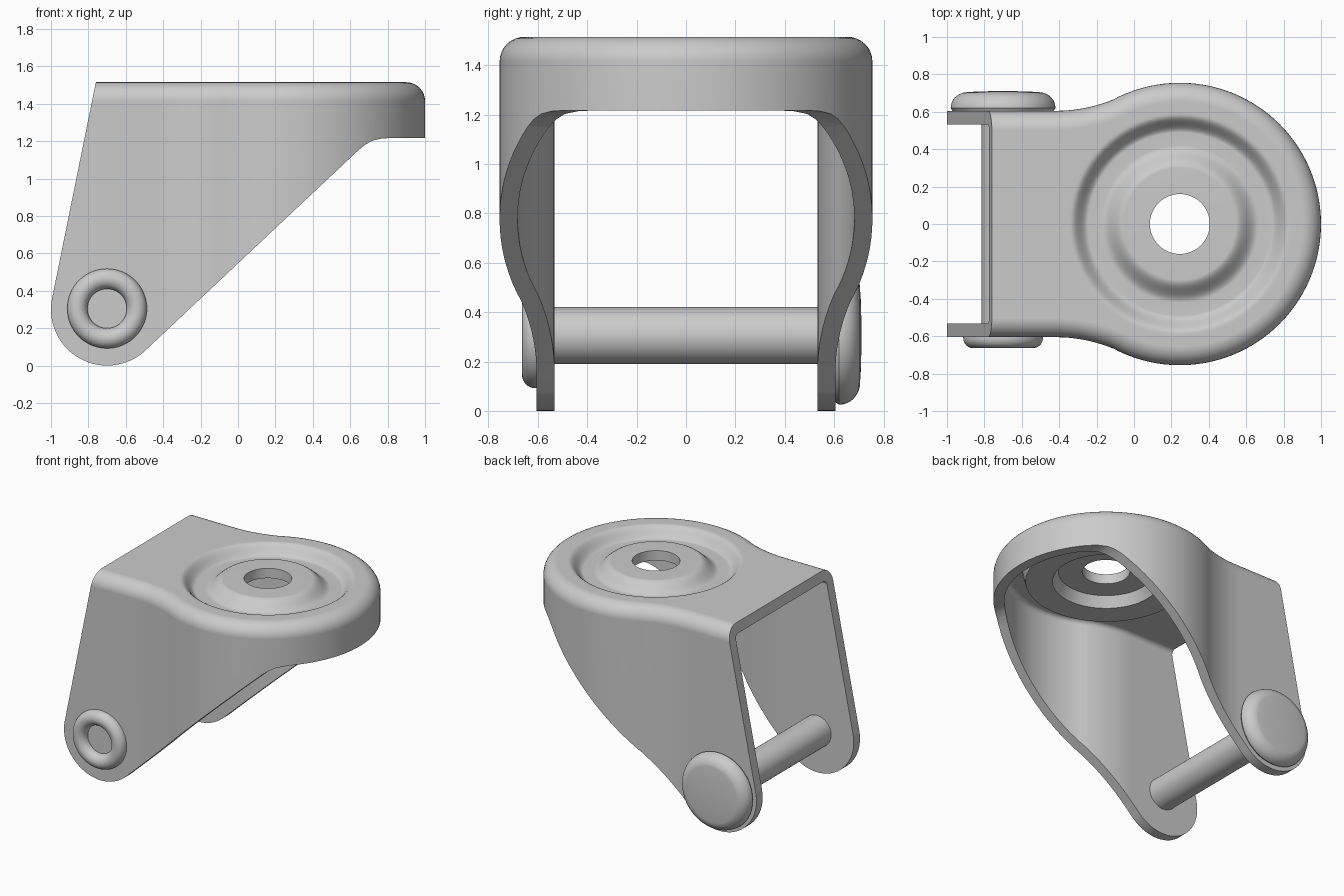
import bpy, bmesh
from math import sin, cos, pi, radians, atan2
from mathutils import Matrix, Vector

old = bpy.data.objects.get("Cube")
if old:
    bpy.data.objects.remove(old, do_unlink=True)

steel = bpy.data.materials.new("grey steel")
steel.use_nodes = True
GREY = (0.6, 0.6, 0.6, 1)
steel.diffuse_color = GREY
steel.node_tree.nodes["Principled BSDF"].inputs["Base Color"].default_value = GREY

TOP, WALL = 1.515, 0.073
SWIVEL_X, SWIVEL_R, CUT_R = 0.245, 0.755, 0.6
LEG_Y, NECK_X, NECK_R = 0.605, -0.42, 0.817
PIN = Vector((-0.7, 0, 0.305))


def arc(cx, cy, rx, ry, a0, a1, n):
    """Points on an elliptic arc, angles in degrees."""
    steps = [radians(a0 + (a1 - a0) * i / n) for i in range(n + 1)]
    return [(cx + rx * cos(a), cy + ry * sin(a)) for a in steps]


def make(name, bm):
    bmesh.ops.recalc_face_normals(bm, faces=bm.faces)
    mesh = bpy.data.meshes.new(name)
    bm.to_mesh(mesh)
    bm.free()
    mesh.materials.append(steel)
    obj = bpy.data.objects.new(name, mesh)
    bpy.context.collection.objects.link(obj)
    return obj


def loft(name, rings):
    """Closed solid through rings of equal point count."""
    bm = bmesh.new()
    loops = [[bm.verts.new(p) for p in ring] for ring in rings]
    n = len(loops[0])
    for a, b in zip(loops, loops[1:]):
        for i in range(n):
            j = (i + 1) % n
            bm.faces.new((a[i], a[j], b[j], b[i]))
    bm.faces.new(loops[0])
    bm.faces.new(loops[-1])
    return make(name, bm)


def lathe(name, profile, matrix, closed=False, segments=64):
    """Revolve (radius, height) points around local z."""
    bm = bmesh.new()
    verts = [bm.verts.new((r, 0, h)) for r, h in profile]
    pairs = list(zip(verts, verts[1:]))
    if closed:
        pairs.append((verts[-1], verts[0]))
    edges = [bm.edges.new(p) for p in pairs]
    bmesh.ops.spin(bm, geom=verts + edges, cent=(0, 0, 0), axis=(0, 0, 1),
                   angle=2 * pi, steps=segments)
    bmesh.ops.remove_doubles(bm, verts=bm.verts, dist=0.0001)
    bm.transform(matrix)
    return make(name, bm)


def boolean(obj, cutter, operation):
    mod = obj.modifiers.new("cut", "BOOLEAN")
    mod.operation, mod.object, mod.solver = operation, cutter, "EXACT"
    bpy.context.view_layer.objects.active = obj
    bpy.ops.object.modifier_apply(modifier=mod.name)
    bpy.data.objects.remove(cutter, do_unlink=True)


def smooth(obj):
    bpy.ops.object.select_all(action="DESELECT")
    obj.select_set(True)
    bpy.context.view_layer.objects.active = obj
    bpy.ops.object.shade_smooth_by_angle(angle=radians(32))
    mod = obj.modifiers.new("even shading", "WEIGHTED_NORMAL")
    mod.keep_sharp = True


def plan(d, z, back):
    """Keyhole outline of the bracket, inset by d."""
    neck_y = LEG_Y + NECK_R
    join = atan2(neck_y, NECK_X - SWIVEL_X) * 180 / pi
    half = arc(SWIVEL_X, 0, SWIVEL_R - d, SWIVEL_R - d, 0, join, 36)
    half += arc(NECK_X, neck_y, NECK_R + d, NECK_R + d, join - 180, -90, 10)[1:]
    half.append((back, LEG_Y - d))
    mirrored = [(x, -y) for x, y in reversed(half[1:])]
    return [(x, y, z) for x, y in half + mirrored]


def shell(name, inset, top, fillet, bottom, back):
    rings = [plan(inset, bottom, back)]
    for x, z in arc(inset + fillet, top - fillet, fillet, fillet, 180, 90, 8):
        rings.append(plan(x, z, back))
    return loft(name, rings)


# Fork: hollow keyhole shell trimmed to the side profile
fork = shell("fork_bracket", 0, TOP, 0.1, -0.2, -1.2)
boolean(fork, shell("inside_cutter", WALL, TOP - WALL, 0.035, -0.4, -1.5), "DIFFERENCE")
side = arc(PIN.x, 0.3, 0.3, 0.3, 168.5, 313.2, 28)
side += [(0.64, 1.148), (0.68, 1.181), (0.72, 1.203), (0.77, 1.214), (0.82, 1.217)]
side += [(1.3, 1.217), (1.3, 1.7), (-0.7225, 1.7)]
trim = loft("side_cutter", [[(x, y, z) for x, z in side] for y in (-1, 1)])
boolean(fork, trim, "INTERSECT")

# Opening in the top for the pressed dish
swivel = Matrix.Translation((SWIVEL_X, 0, 0))
boolean(fork, lathe("dish_cutter", [(0, 1.3), (CUT_R, 1.3), (CUT_R, 1.7), (0, 1.7)],
                    swivel), "DIFFERENCE")
smooth(fork)

# Pressed dish with a ring groove and a raised centre
DEPTH = 0.075


def wave(r0, r1, z0, z1, n=8):
    """Smooth step between two heights."""
    return [(r0 + (r1 - r0) * i / n, z0 + (z1 - z0) * (1 - cos(pi * i / n)) / 2)
            for i in range(n + 1)]


upper = [(0.16, TOP)] + wave(0.3, 0.42, TOP, TOP - DEPTH) + wave(0.49, 0.585, TOP - DEPTH, TOP)
upper.append((CUT_R, TOP))
lower = [(CUT_R, TOP - WALL), (0.56, TOP - WALL), (0.54, TOP - WALL - DEPTH),
         (0.36, TOP - WALL - DEPTH), (0.32, TOP - WALL), (0.16, TOP - WALL)]
smooth(lathe("swivel_dish", upper + lower, swivel, closed=True))

# Axle pin along the depth: recessed rolled ring in front, domed head behind
axle = Matrix.Translation(PIN) @ Matrix.Rotation(-pi / 2, 4, "X")
ROD = 0.115
pin = [(0, -0.53), (0.105, -0.53)]
pin += arc(0.159, -0.61, 0.054, 0.054, 180, 360, 16)
pin += [(0.213, -0.6), (ROD, -0.6), (ROD, 0.6), (0.27, 0.605)]
pin += arc(0.19, 0.62, 0.09, 0.085, 0, 80, 8)
pin += [(0.13, 0.709), (0, 0.711)]
smooth(lathe("axle_pin", pin, axle))
